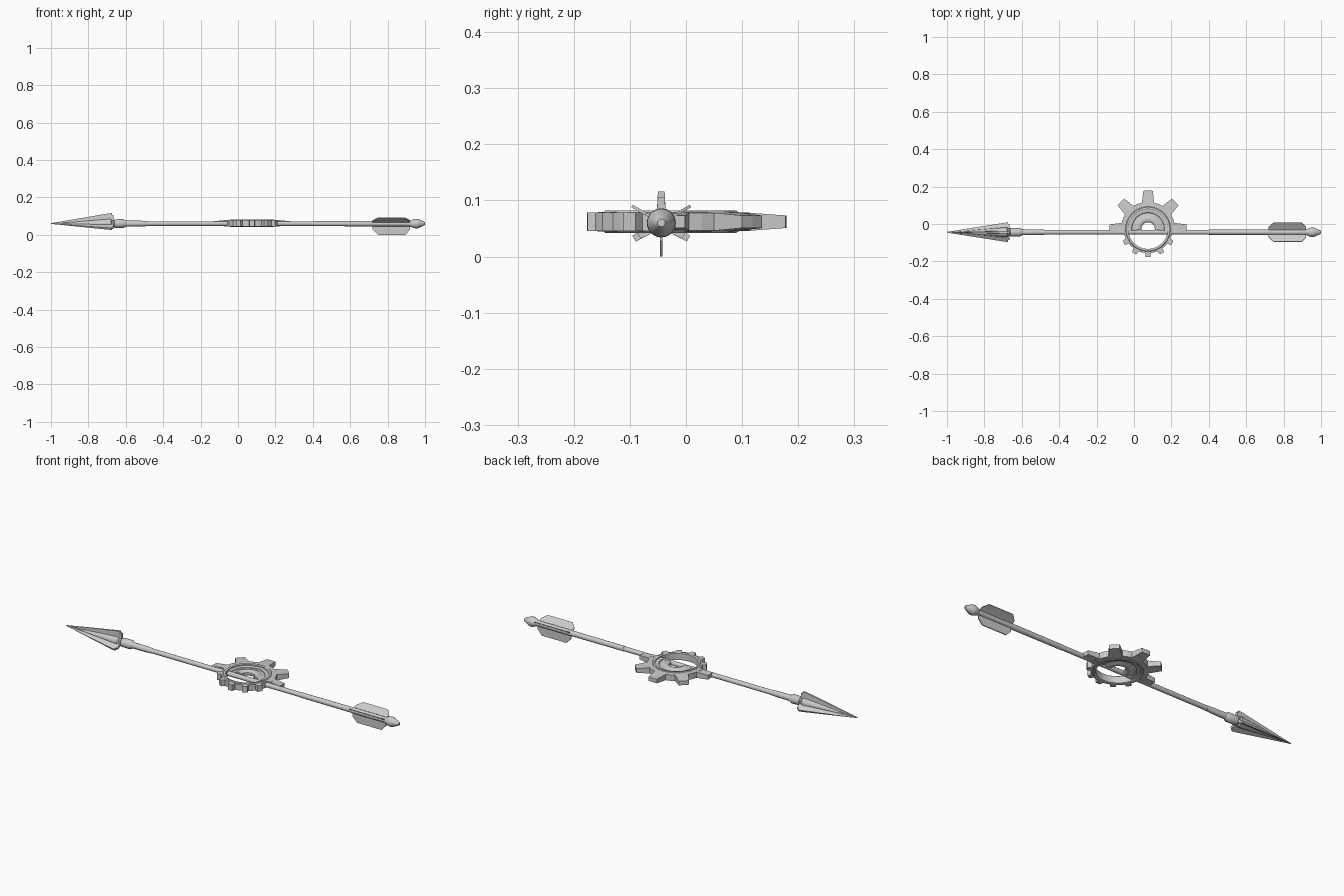
import bpy, bmesh
from math import sin, cos, pi, radians

if "Cube" in bpy.data.objects:
    bpy.data.objects.remove(bpy.data.objects["Cube"])

AY, AZ = -0.044, 0.06          # arrow axis
GX, GY, GZ = 0.075, -0.027, 0.062   # gear centre


def make(name, rings, closed=False, smooth=False):
    """Loft a list of equal closed cross-sections, capped unless closed."""
    bm = bmesh.new()
    vs = [[bm.verts.new(p) for p in ring] for ring in rings]
    n, m = len(vs), len(vs[0])
    for i in range(n if closed else n - 1):
        a, b = vs[i], vs[(i + 1) % n]
        for j in range(m):
            k = (j + 1) % m
            bm.faces.new((a[j], a[k], b[k], b[j]))
    if not closed:
        bm.faces.new(vs[0])
        bm.faces.new(vs[-1])
    bmesh.ops.remove_doubles(bm, verts=bm.verts, dist=1e-5)
    bmesh.ops.recalc_face_normals(bm, faces=bm.faces)
    me = bpy.data.meshes.new(name)
    bm.to_mesh(me)
    bm.free()
    ob = bpy.data.objects.new(name, me)
    bpy.context.collection.objects.link(ob)
    if smooth:
        bpy.ops.object.select_all(action='DESELECT')
        bpy.context.view_layer.objects.active = ob
        ob.select_set(True)
        bpy.ops.object.shade_smooth_by_angle(angle=radians(32))
    return ob


def axial(name, profile, sides=20):
    """Turned part along the arrow axis from (x, radius) pairs."""
    return make(name, [[(x, AY + r * cos(2 * pi * i / sides), AZ + r * sin(2 * pi * i / sides))
                        for i in range(sides)] for x, r in profile], smooth=True)


def sweep(name, section, a0, a1, steps=48):
    """Sweep a closed (r, z) section around the gear centre."""
    full = a1 - a0 >= 360
    angs = [radians(a0 + (a1 - a0) * i / steps) for i in range(steps if full else steps + 1)]
    return make(name, [[(GX + r * cos(a), GY + r * sin(a), GZ + z) for r, z in section]
                       for a in angs], closed=full, smooth=True)


def gear(name, teeth, inner, inner_h, thick):
    """Toothed arc from (angle, outer radius) pairs."""
    rings = []
    for d, r in teeth:
        a, h = radians(d), thick(r)
        rings.append([(GX + q * cos(a), GY + q * sin(a), GZ + z)
                      for q, z in ((inner, inner_h), (r, h), (r, -h), (inner, -inner_h))])
    return make(name, rings)


def tooth_path(centres, half_base, half_tip, root, tip, pitch, a0, a1):
    pts = []
    for c in centres:
        pts += [(c - half_base, root), (c - half_tip, tip), (c, tip), (c + half_tip, tip),
                (c + half_base, root), (c + pitch / 2, root)]
    kept = [p for p in pts if a0 < p[0] < a1]
    return [(a0, kept[0][1])] + kept + [(a1, kept[-1][1])]


# shaft, collars and nock
axial("shaft", [(-0.62, 0.0125), (0.94, 0.0125)])
axial("front_sleeve", [(-0.60, 0.016), (-0.515, 0.0155), (-0.51, 0.0145), (-0.48, 0.0135)])
axial("rear_sleeve", [(0.40, 0.0135), (0.72, 0.0145), (0.92, 0.0145)])
axial("head_collar", [(-0.70, 0.017), (-0.665, 0.018), (-0.66, 0.023), (-0.612, 0.024),
                      (-0.597, 0.016)])
axial("nock", [(0.915, 0.012), (0.925, 0.018), (0.95, 0.026), (0.963, 0.025), (0.995, 0.010), (1.0, 0.007)])

# three-bladed arrowhead with a stepped back edge
def star(x, s, blade):
    ring = []
    for k in range(3):
        a = pi / 2 + k * 2 * pi / 3
        for r, w in ((0.020, -0.008), (blade, -0.006), (blade, 0.006), (0.020, 0.008)):
            y, z = r * cos(a) - w * sin(a), r * sin(a) + w * cos(a)
            ring.append((x, AY + y * s, AZ + z * s))
        b = a + pi / 3
        ring.append((x, AY + 0.022 * s * cos(b), AZ + 0.022 * s * sin(b)))
    return ring

make("arrowhead", [star(-1.0, 0.04, 0.055), star(-0.69, 1, 0.055), star(-0.675, 1, 0.056),
                   star(-0.675, 1, 0.046), star(-0.665, 1, 0.046), star(-0.665, 0.95, 0.036)])
axial("arrowhead_core", [(-0.96, 0.002), (-0.69, 0.026), (-0.68, 0.026), (-0.67, 0.018)])

# fletching vanes
vane = [(0.72, 0.005), (0.72, 0.032), (0.748, 0.06), (0.895, 0.06), (0.92, 0.032), (0.92, 0.005)]
for k in range(3):
    a = -pi / 2 + k * 2 * pi / 3
    make("fletching_vane", [[(x, AY + r * cos(a) - w * sin(a), AZ + r * sin(a) + w * cos(a))
                             for x, r in vane] for w in (-0.0025, 0.0025)])

# large half gear with five tapered teeth
gear("large_half_gear", tooth_path(range(0, 181, 45), 13, 7, 0.145, 0.206, 45, -5, 185),
     0.11, 0.0175, lambda r: 0.016 - (r - 0.145) * 0.08)

# small toothed ring on the lower half
gear("small_tooth_ring", tooth_path(range(180, 361, 30), 7, 5, 0.129, 0.149, 30, 176, 364),
     0.106, 0.0175, lambda r: 0.0165)

# raised rim all the way around
sweep("gear_rim", [(0.106, -0.018), (0.109, -0.02), (0.117, -0.02), (0.121, -0.016),
                   (0.121, 0.016), (0.117, 0.02), (0.109, 0.02), (0.106, 0.018)], 0, 360, 64)

# dished half plate with a central half hole
top = [(0.036, 0.006), (0.042, 0.012), (0.052, 0.0145), (0.064, 0.013), (0.074, 0.007),
       (0.086, 0.007), (0.088, 0.011), (0.108, 0.013)]
sweep("dished_half_plate", top + [(r, -z) for r, z in reversed(top)], -6, 186)
